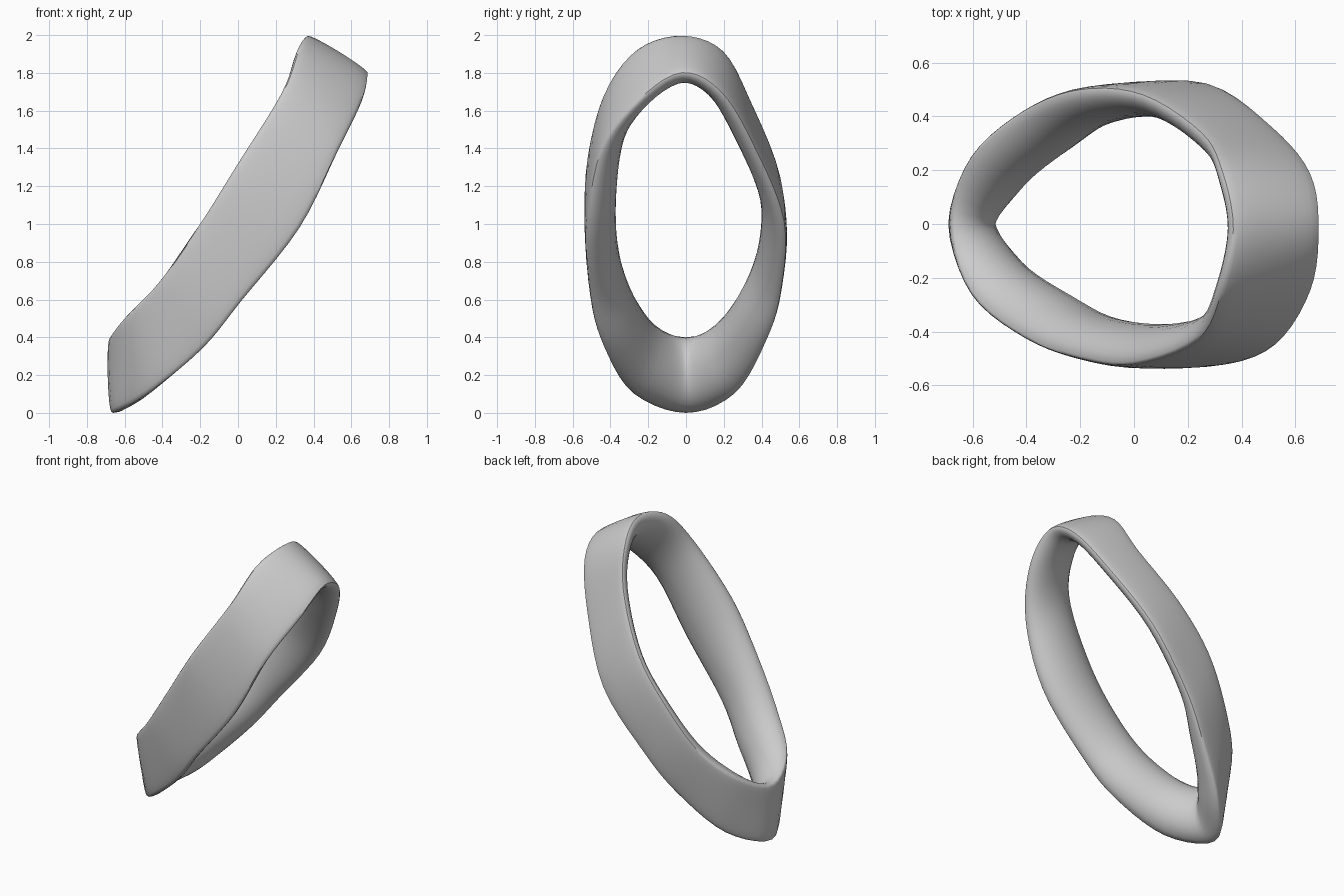
import bpy
import bmesh
from math import sin, cos, pi
from mathutils import Vector

cube = bpy.data.objects.get("Cube")
if cube:
    bpy.data.objects.remove(cube, do_unlink=True)

# Stations around the band, from the high end along the front and back again:
# upper rim point, lower rim point, inward thickness
STATIONS = [
    ((.36, -.02, 1.99), (.685, -.02, 1.79), .12),
    ((.315, -.25, 1.92), (.655, -.24, 1.65), .11),
    ((.23, -.42, 1.69), (.525, -.44, 1.38), .12),
    ((0, -.51, 1.32), (.325, -.51, .98), .14),
    ((-.2, -.49, 1), (.015, -.49, .59), .14),
    ((-.41, -.41, .7), (-.19, -.42, .34), .16),
    ((-.6, -.25, .5), (-.48, -.27, .1), .17),
    ((-.67, 0, .4), (-.66, 0, 0), .15),
    ((-.6, .24, .5), (-.48, .25, .1), .165),
    ((-.41, .41, .7), (-.22, .41, .37), .15),
    ((-.2, .49, 1), (-.02, .49, .63), .115),
    ((.03, .47, 1.3), (.28, .51, 1.01), .1),
    ((.245, .33, 1.65), (.515, .35, 1.41), .1),
    ((.32, .19, 1.91), (.655, .18, 1.69), .11),
]
STEPS = 5
SIDES = 28
OUTER_BULGE = .025


def spline(values):
    """Closed smooth curve through the given values."""
    n, result = len(values), []
    for i in range(n):
        a, b, c, d = (values[(i + k) % n] for k in (-1, 0, 1, 2))
        for s in range(STEPS):
            t = s / STEPS
            result.append(b + (c - a) * (t / 2)
                          + (a * 2 - b * 5 + c * 4 - d) * (t * t / 2)
                          + (b * 3 - a - c * 3 + d) * (t ** 3 / 2))
    return result


upper = spline([Vector(s[0]) for s in STATIONS])
lower = spline([Vector(s[1]) for s in STATIONS])
depth = spline([s[2] for s in STATIONS])
middle = [(u + l) / 2 for u, l in zip(upper, lower)]
centre = sum(middle, Vector()) / len(middle)
count = len(middle)

# Sweep a section with a flat outer face and a domed inner face
bm = bmesh.new()
rings = []
for i, mid in enumerate(middle):
    half = (upper[i] - lower[i]) / 2
    along = middle[(i + 1) % count] - middle[i - 1]
    inward = along.cross(half).normalized()
    if inward.dot(centre - mid) < 0:
        inward.negate()
    ring = []
    for k in range(SIDES):
        a = 2 * pi * k / SIDES
        s = sin(a)
        w = depth[i] * s if s > 0 else -OUTER_BULGE * abs(s) ** .6
        ring.append(bm.verts.new(mid + half * cos(a) + inward * w))
    rings.append(ring)

for i in range(count):
    r, q = rings[i], rings[(i + 1) % count]
    for k in range(SIDES):
        j = (k + 1) % SIDES
        bm.faces.new((r[k], r[j], q[j], q[k]))
bmesh.ops.recalc_face_normals(bm, faces=bm.faces)

mesh = bpy.data.meshes.new("ring_band")
bm.to_mesh(mesh)
bm.free()
band = bpy.data.objects.new("ring_band", mesh)
bpy.context.collection.objects.link(band)
bpy.context.view_layer.objects.active = band
band.select_set(True)
bpy.ops.object.shade_smooth_by_angle(angle=pi / 4)
